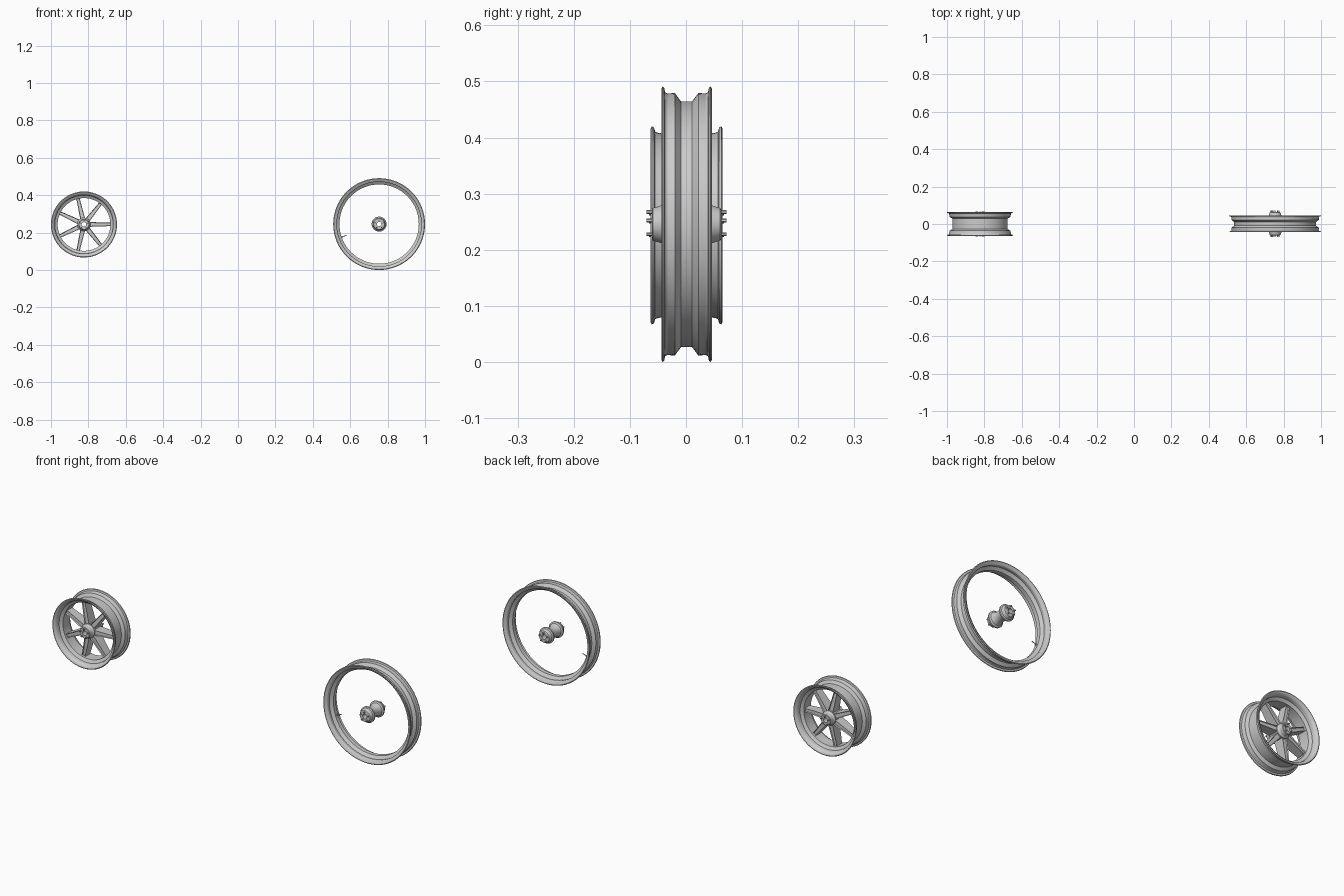
import bpy, bmesh, math
from mathutils import Matrix, Vector

if "Cube" in bpy.data.objects:
    bpy.data.objects.remove(bpy.data.objects["Cube"])

metal = bpy.data.materials.new("light_grey_metal")
metal.use_nodes = True
metal.diffuse_color = (0.6, 0.6, 0.6, 1)
metal.node_tree.nodes["Principled BSDF"].inputs["Base Color"].default_value = (0.6, 0.6, 0.6, 1)

REAR = Vector((-0.8235, 0.001, 0.2435))
FRONT = Vector((0.7545, 0.001, 0.2455))


def finish(name, bm, centre):
    bmesh.ops.recalc_face_normals(bm, faces=bm.faces)
    mesh = bpy.data.meshes.new(name)
    bm.to_mesh(mesh)
    bm.free()
    obj = bpy.data.objects.new(name, mesh)
    bpy.context.collection.objects.link(obj)
    obj.location = centre
    mesh.materials.append(metal)
    bpy.ops.object.select_all(action="DESELECT")
    obj.select_set(True)
    bpy.context.view_layer.objects.active = obj
    bpy.ops.object.shade_smooth_by_angle(angle=math.radians(30))
    return obj


def lathe(name, profile, centre, steps=96, closed=True):
    """Spin a (radius, y) profile around the axle."""
    bm = bmesh.new()
    verts = [bm.verts.new((r, y, 0)) for r, y in profile]
    edges = [bm.edges.new(pair) for pair in zip(verts, verts[1:])]
    if closed:
        edges.append(bm.edges.new((verts[-1], verts[0])))
    bmesh.ops.spin(bm, geom=verts + edges, cent=(0, 0, 0), axis=(0, 1, 0),
                   angle=math.tau, steps=steps)
    bmesh.ops.remove_doubles(bm, verts=bm.verts, dist=1e-5)
    return finish(name, bm, centre)


def mirrored(half):
    """Extend a half profile (y > 0, outside in) to both sides."""
    return half + [(r, -y) for r, y in reversed(half)]


def rim(name, outer, thickness, centre):
    """Rim shell: outer contour plus the same contour moved inward."""
    inner = [(r - thickness, y) for r, y in outer[2:]]
    lip_r, lip_y = outer[0]
    half_inner = [(lip_r - 0.004, lip_y + 0.002), (outer[1][0] - thickness, lip_y)] + inner
    return lathe(name, mirrored(outer) + list(reversed(mirrored(half_inner))), centre)


def bolts(name, centre, ring, y, radius, depth, count, sides):
    """Ring of bolt heads on a hub face."""
    bm = bmesh.new()
    for i in range(count):
        a = math.tau * i / count + math.pi / 2
        place = Matrix.Translation((ring * math.cos(a), y, ring * math.sin(a)))
        bmesh.ops.create_cone(bm, cap_ends=True, segments=sides, radius1=radius, radius2=radius,
                              depth=depth, matrix=place @ Matrix.Rotation(math.pi / 2, 4, "X"))
    return finish(name, bm, centre)


# Rims: lip, bead seat, sloping wall and drop centre
rim("front_rim", [(0.2455, 0.043), (0.2435, 0.040), (0.235, 0.038), (0.233, 0.034),
                  (0.234, 0.021), (0.219, 0.010)], 0.007, FRONT)
rim("rear_rim", [(0.1765, 0.062), (0.1745, 0.058), (0.167, 0.056), (0.165, 0.051),
                 (0.163, 0.037), (0.148, 0.028)], 0.007, REAR)

# Front hub: waisted spool with flanges and a bored axle
lathe("front_hub", mirrored([(0.012, 0.062), (0.026, 0.062), (0.029, 0.060), (0.034, 0.044),
                             (0.040, 0.041), (0.040, 0.034), (0.033, 0.030), (0.026, 0.014)]),
      FRONT, 48)
for side, label in ((-1, "right"), (1, "left")):
    bolts("front_hub_bolts_" + label, FRONT, 0.022, side * 0.066, 0.0035, 0.010, 5, 6)

# Rear hub: stepped barrel with a bearing bore
lathe("rear_hub", mirrored([(0.012, 0.046), (0.012, 0.056), (0.026, 0.056), (0.028, 0.054),
                            (0.030, 0.036), (0.036, 0.028)]), REAR, 48)
for side, label in ((-1, "front"), (1, "back")):
    bolts("rear_hub_bolts_" + label, REAR, 0.021, side * 0.061, 0.0035, 0.012, 5, 6)

# Rear spokes: seven tapering bars with a recessed channel on both faces
bm = bmesh.new()
for i in range(7):
    a = math.radians(103) + math.tau * i / 7
    turn = Matrix.Rotation(-a, 4, "Y")
    corners = []
    for r, w, d in ((0.026, 0.013, 0.028), (0.144, 0.009, 0.020)):
        corners.append([bm.verts.new(turn @ Vector((r, sy * d, sw * w)))
                        for sy, sw in ((-1, -1), (-1, 1), (1, 1), (1, -1))])
    a0, a1 = corners
    sides = [bm.faces.new((a0[k], a0[(k + 1) % 4], a1[(k + 1) % 4], a1[k])) for k in range(4)]
    bm.faces.new(a0[::-1])
    bm.faces.new(a1)
    bmesh.ops.recalc_face_normals(bm, faces=bm.faces)
    bmesh.ops.inset_individual(bm, faces=[sides[0], sides[2]], thickness=0.004, depth=-0.005)
finish("rear_spokes", bm, REAR)

# Valve stem pointing inward from the front rim
bm = bmesh.new()
angle = math.radians(199)
aim = Matrix.Rotation(-angle, 4, "Y")
for r, radius, length in ((0.208, 0.0035, 0.012), (0.198, 0.002, 0.028)):
    bmesh.ops.create_cone(bm, cap_ends=True, segments=12, radius1=radius, radius2=radius,
                          depth=length, matrix=aim @ Matrix.Translation((r, 0, 0))
                          @ Matrix.Rotation(math.pi / 2, 4, "Y"))
finish("valve_stem", bm, FRONT)
